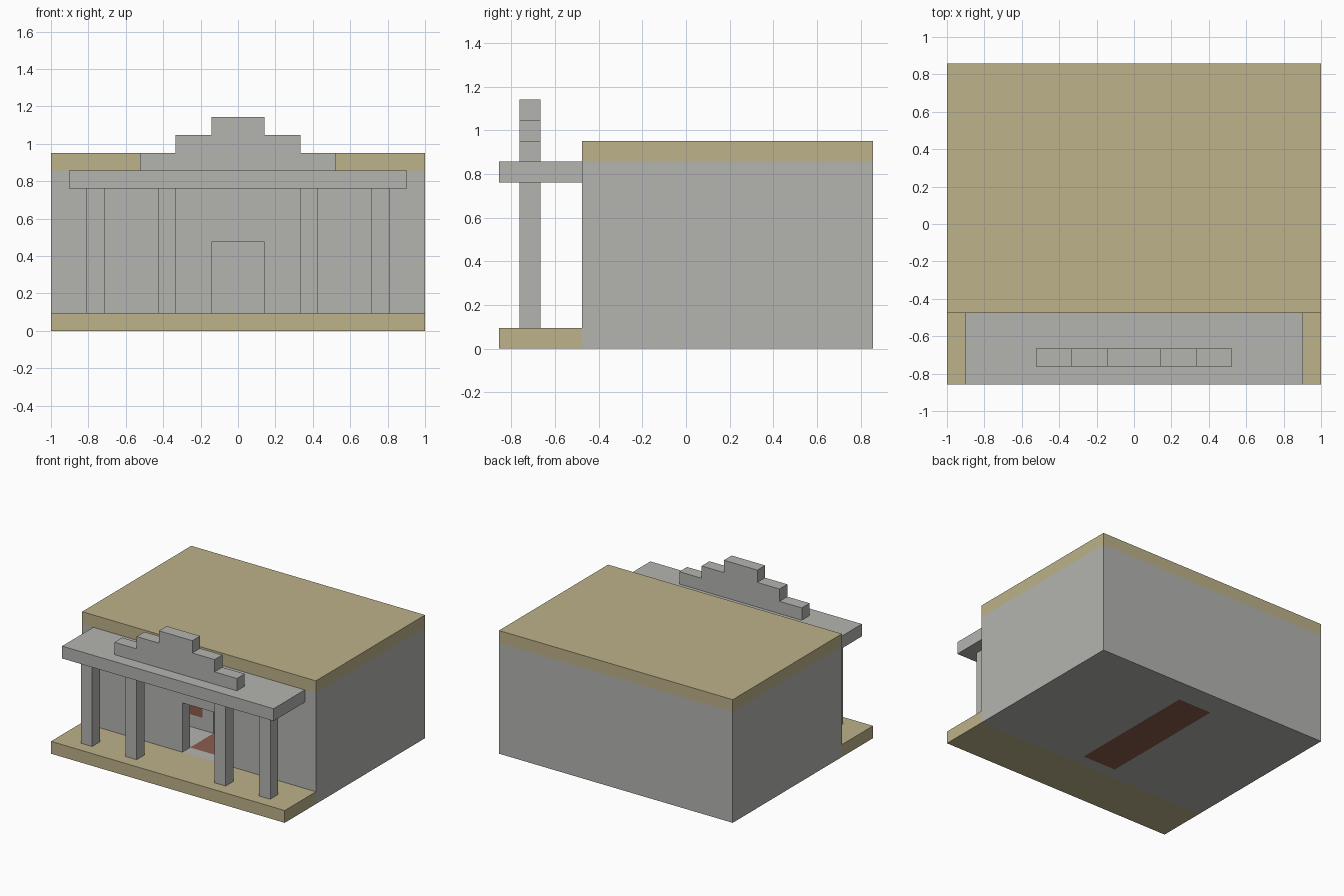
import bpy
import bmesh

cube = bpy.data.objects.get("Cube")
if cube:
    bpy.data.objects.remove(cube, do_unlink=True)

U = 2 / 21        # one building block
FRONT = -9        # front edge of the plinth, in blocks


def material(name, rgb):
    mat = bpy.data.materials.new(name)
    mat.use_nodes = True
    mat.diffuse_color = (*rgb, 1)
    mat.node_tree.nodes["Principled BSDF"].inputs["Base Color"].default_value = (*rgb, 1)
    return mat


GREY = material("stone grey", (0.456, 0.456, 0.434))
TAN = material("sand tan", (0.509, 0.445, 0.254))
RED = material("carpet red", (0.262, 0.107, 0.076))


def extrude(name, outline, y0, y1, mat):
    """Extrude an x-z outline, given in blocks, from y0 to y1."""
    bm = bmesh.new()
    face = bm.faces.new([bm.verts.new((x * U, y0 * U, z * U)) for x, z in outline])
    moved = bmesh.ops.extrude_face_region(bm, geom=[face])["geom"]
    verts = [v for v in moved if isinstance(v, bmesh.types.BMVert)]
    bmesh.ops.translate(bm, verts=verts, vec=(0, (y1 - y0) * U, 0))
    bmesh.ops.recalc_face_normals(bm, faces=bm.faces)
    mesh = bpy.data.meshes.new(name)
    bm.to_mesh(mesh)
    bm.free()
    mesh.materials.append(mat)
    obj = bpy.data.objects.new(name, mesh)
    bpy.context.collection.objects.link(obj)
    return obj


def box(name, x, y, z, mat):
    """Box from three (low, high) ranges in blocks."""
    outline = [(x[0], z[0]), (x[1], z[0]), (x[1], z[1]), (x[0], z[1])]
    return extrude(name, outline, y[0], y[1], mat)


def cut(target, x, y, z):
    cutter = box("cutter", x, y, z, GREY)
    cutter.hide_render = True
    mod = target.modifiers.new("cut", 'BOOLEAN')
    mod.operation = 'DIFFERENCE'
    mod.solver = 'EXACT'
    mod.object = cutter
    bpy.context.view_layer.objects.active = target
    bpy.ops.object.modifier_apply(modifier=mod.name)
    bpy.data.objects.remove(cutter, do_unlink=True)


# Hall: hollow room, doorway and a slot in the floor for the carpet
hall = box("hall", (-10.5, 10.5), (-5, 9), (0, 9), GREY)
cut(hall, (-9.5, 9.5), (-4, 8), (1, 10))
cut(hall, (-1.5, 1.5), (-6, -3), (1, 5))
cut(hall, (-1.5, 1.5), (-4, 7), (-1, 2))
box("carpet", (-1.5, 1.5), (-4, 7), (0, 1), RED)
box("roof", (-10.5, 10.5), (-5, 9), (9, 10), TAN)

# Porch
box("plinth", (-10.5, 10.5), (FRONT, -5), (0, 1), TAN)
box("canopy", (-9.5, 9.5), (FRONT, -5), (8, 9), GREY)
for side, s in (("left", 1), ("right", -1)):
    for place, x in (("inner", 3.5), ("outer", 7.5)):
        box(f"{side}_{place}_pillar", sorted((s * x, s * (x + 1))), (-8, -7), (1, 8), GREY)

    # Benches beside the carpet
    box(f"{side}_bench_base", sorted((s * 2.5, s * 7.5)), (-1, 1), (1, 2), GREY)
    box(f"{side}_bench_seat", sorted((s * 2.5, s * 7.5)), (-1, 1), (2, 3), RED)
    box(f"{side}_bench_end", sorted((s * 1.5, s * 2.5)), (-1, 1), (1, 4), GREY)

# Stepped gable above the canopy
half = [(5.5, 9), (5.5, 10), (3.5, 10), (3.5, 11), (1.5, 11), (1.5, 12)]
extrude("stepped_gable", half + [(-x, z) for x, z in reversed(half)], -8, -7, GREY)
